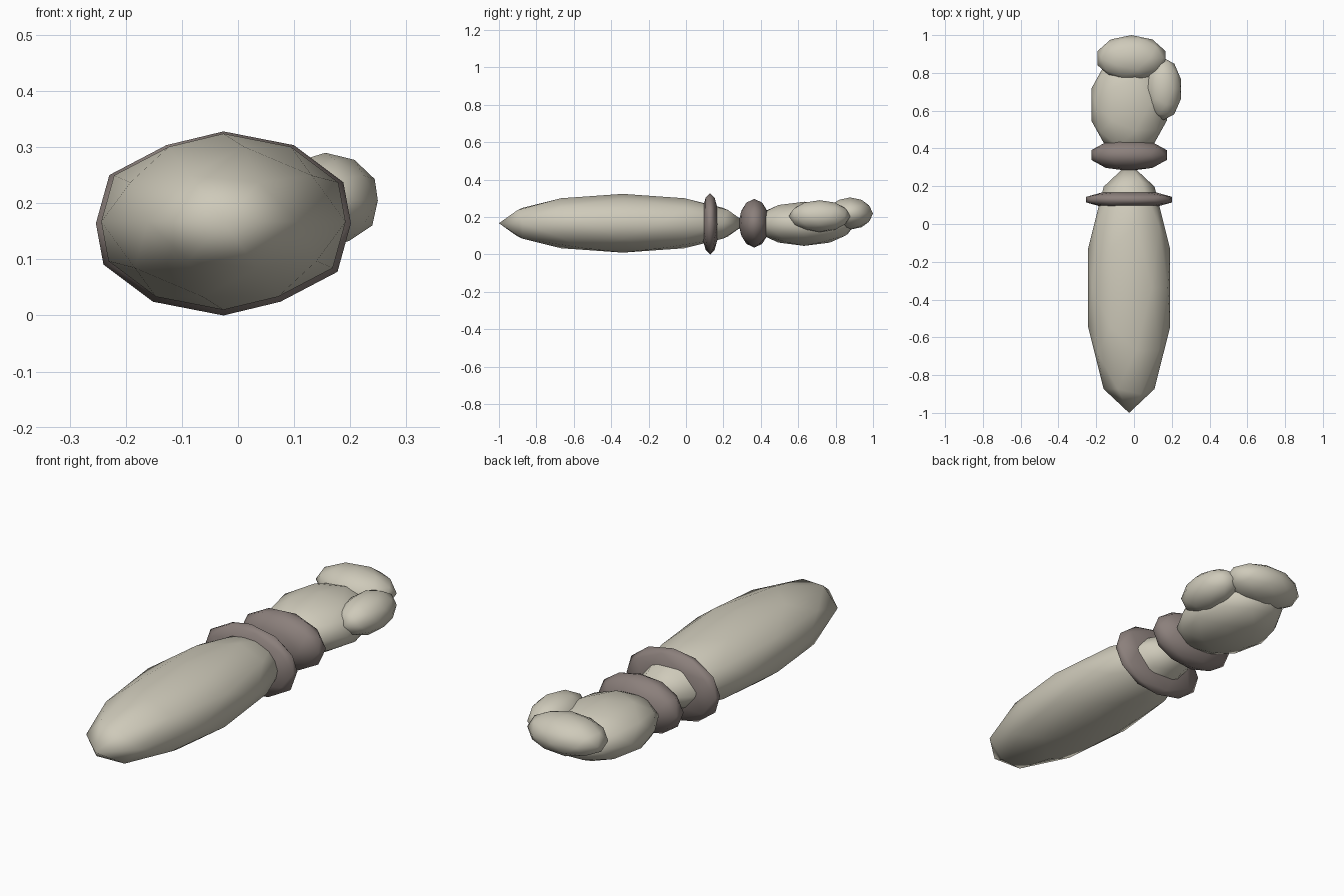
import bpy

cube = bpy.data.objects.get("Cube")
if cube:
    bpy.data.objects.remove(cube, do_unlink=True)


def make_material(name, rgb):
    mat = bpy.data.materials.new(name)
    mat.use_nodes = True
    mat.diffuse_color = (*rgb, 1)
    bsdf = next(n for n in mat.node_tree.nodes if n.type == 'BSDF_PRINCIPLED')
    bsdf.inputs["Base Color"].default_value = (*rgb, 1)
    return mat


def ellipsoid(name, center, radii, mat):
    """Low-poly smooth-shaded ball stretched to the given radii."""
    bpy.ops.mesh.primitive_ico_sphere_add(subdivisions=2, radius=1, location=center)
    obj = bpy.context.object
    obj.name = name
    obj.scale = radii
    bpy.ops.object.transform_apply(location=False, rotation=False, scale=True)
    bpy.ops.object.shade_smooth()
    obj.data.materials.append(mat)
    return obj


beige = make_material("pale_beige", (0.62, 0.59, 0.49))
taupe = make_material("dark_taupe", (0.26, 0.215, 0.2))

AXIS_X = -0.026

# Arm and its two bands
ellipsoid("forearm", (AXIS_X, -0.338, 0.167), (0.229, 0.662, 0.157), beige)
ellipsoid("cuff", (AXIS_X, 0.129, 0.164), (0.239, 0.048, 0.164), taupe)
ellipsoid("wrist_band", (AXIS_X, 0.365, 0.167), (0.21, 0.084, 0.13), taupe)

# Hand
ellipsoid("palm", (AXIS_X, 0.632, 0.164), (0.21, 0.275, 0.118), beige)
ellipsoid("fingers", (-0.013, 0.878, 0.219), (0.189, 0.122, 0.086), beige)
ellipsoid("thumb", (0.156, 0.715, 0.205), (0.098, 0.165, 0.085), beige)
